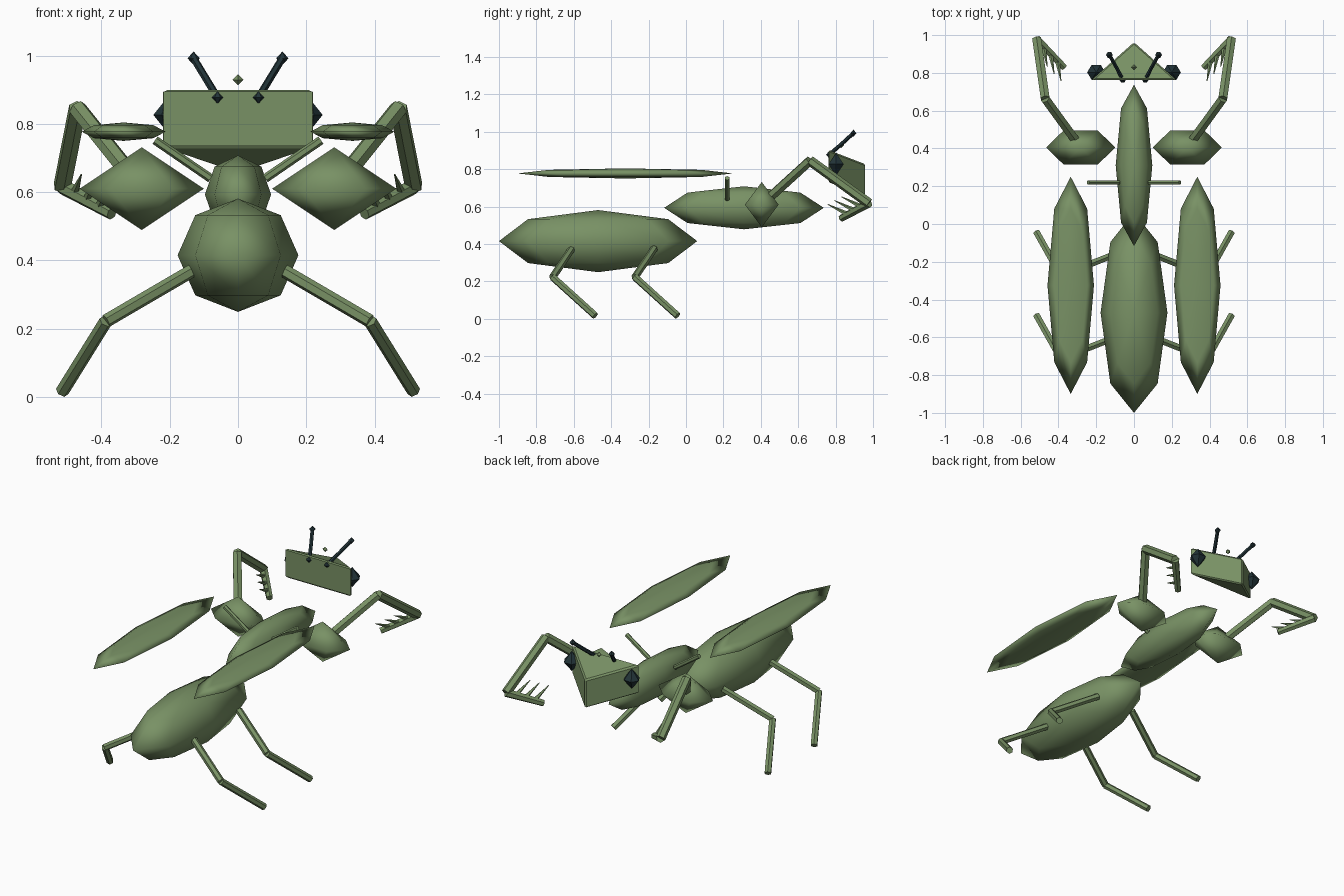
import bpy, bmesh, math
from mathutils import Vector

if "Cube" in bpy.data.objects:
    bpy.data.objects.remove(bpy.data.objects["Cube"])


def material(name, rgb):
    m = bpy.data.materials.new(name)
    m.diffuse_color = (*rgb, 1)
    m.use_nodes = True
    m.node_tree.nodes["Principled BSDF"].inputs["Base Color"].default_value = m.diffuse_color
    return m


GREEN = material("leaf green", (0.19, 0.285, 0.13))
DARK = material("dark teal", (0.016, 0.034, 0.04))


def finish(name, bm, mat, smooth=False):
    bmesh.ops.recalc_face_normals(bm, faces=bm.faces)
    for f in bm.faces:
        f.smooth = smooth
    me = bpy.data.meshes.new(name)
    bm.to_mesh(me)
    bm.free()
    me.materials.append(mat)
    ob = bpy.data.objects.new(name, me)
    bpy.context.collection.objects.link(ob)
    return ob


def ellipsoid(name, centre, radii, segs, rings, mat=GREEN, smooth=True):
    """Low-poly sphere with poles on z, scaled to the three radii."""
    bm = bmesh.new()

    def vert(theta, phi):
        p = (math.sin(theta) * math.cos(phi), math.sin(theta) * math.sin(phi), math.cos(theta))
        return bm.verts.new([c + r * q for c, r, q in zip(centre, radii, p)])

    loops = [[vert(math.pi * i / rings, 2 * math.pi * j / segs) for j in range(segs)]
             for i in range(1, rings)]
    top, bottom = vert(0, 0), vert(math.pi, 0)
    for j in range(segs):
        k = (j + 1) % segs
        bm.faces.new((top, loops[0][j], loops[0][k]))
        bm.faces.new((bottom, loops[-1][k], loops[-1][j]))
        for a, b in zip(loops, loops[1:]):
            bm.faces.new((a[j], b[j], b[k], a[k]))
    return finish(name, bm, mat, smooth)


def rods(name, points, radii, mat=GREEN, segs=6):
    """Straight tapered rods joining consecutive points."""
    bm = bmesh.new()
    for i, (a, b) in enumerate(zip(points, points[1:])):
        a, b = Vector(a), Vector(b)
        d = b - a
        mtx = d.to_track_quat('Z', 'Y').to_matrix().to_4x4()
        mtx.translation = (a + b) / 2
        bmesh.ops.create_cone(bm, cap_ends=True, segments=segs, radius1=radii[i],
                              radius2=radii[i + 1], depth=d.length, matrix=mtx)
    return finish(name, bm, mat)


# body
ellipsoid("abdomen", (0, -0.47, 0.415), (0.177, 0.53, 0.166), 8, 4)
ellipsoid("thorax", (0, 0.31, 0.593), (0.097, 0.427, 0.115), 8, 4)

# head: sheared triangular prism with a slight bevel
bm = bmesh.new()
tri = [(-0.226, 0.762, 0.902), (0.226, 0.762, 0.902), (0, 0.962, 0.825)]
upper = [bm.verts.new(p) for p in tri]
lower = [bm.verts.new((x, y, z - 0.172)) for x, y, z in tri]
bm.faces.new(upper)
bm.faces.new(lower[::-1])
for i in range(3):
    j = (i + 1) % 3
    bm.faces.new((upper[i], lower[i], lower[j], upper[j]))
bmesh.ops.bevel(bm, geom=bm.edges[:], offset=0.008, segments=1, affect='EDGES')
finish("head", bm, GREEN)
ellipsoid("small_middle_eye", (0, 0.83, 0.929), (0.016, 0.016, 0.016), 4, 2, smooth=False)

for side, s in (("left", -1), ("right", 1)):
    def P(x, y, z):
        return (s * x, y, z)

    # eyes and antennae
    ellipsoid(side + "_eye", P(0.2, 0.803, 0.826), (0.048, 0.046, 0.06), 6, 2, DARK, False)
    base, mid, tip = P(0.06, 0.765, 0.877), P(0.091, 0.825, 0.928), P(0.13, 0.895, 0.992)
    rods(side + "_antenna", [base, mid, tip], [0.011] * 3, DARK)
    for label, p in (("base", base), ("tip", tip)):
        ellipsoid(f"{side}_antenna_{label}", p, (0.018, 0.018, 0.02), 6, 2, DARK, False)

    # wings and their roots
    ellipsoid(side + "_wing", P(0.335, -0.325, 0.777), (0.123, 0.575, 0.027), 8, 4)
    rods(side + "_wing_root", [P(0.08, 0.22, 0.64), P(0.243, 0.22, 0.752)], [0.013] * 2)

    # grasping foreleg
    ellipsoid(side + "_shoulder", P(0.282, 0.405, 0.61), (0.182, 0.104, 0.121), 6, 2)
    elbow, wrist, end = P(0.47, 0.663, 0.845), P(0.515, 0.978, 0.617), P(0.37, 0.83, 0.537)
    rods(side + "_foreleg", [P(0.282, 0.405, 0.61), elbow, wrist], [0.027] * 3)
    rods(side + "_foreleg_claw", [wrist, end], [0.024, 0.019])
    for i, t in enumerate((0.25, 0.5, 0.75)):
        b = Vector(wrist).lerp(Vector(end), t)
        rods(f"{side}_claw_spine_{i + 1}", [b, b + Vector((-s * 0.02, -0.11, 0.055))],
             [0.014, 0.002], segs=5)

    # walking legs
    for label, y in (("middle", 0), ("hind", -0.44)):
        rods(f"{side}_{label}_leg",
             [P(0.125, -0.17 + y, 0.375), P(0.387, -0.273 + y, 0.222), P(0.515, -0.045 + y, 0.016)],
             [0.02] * 3)
